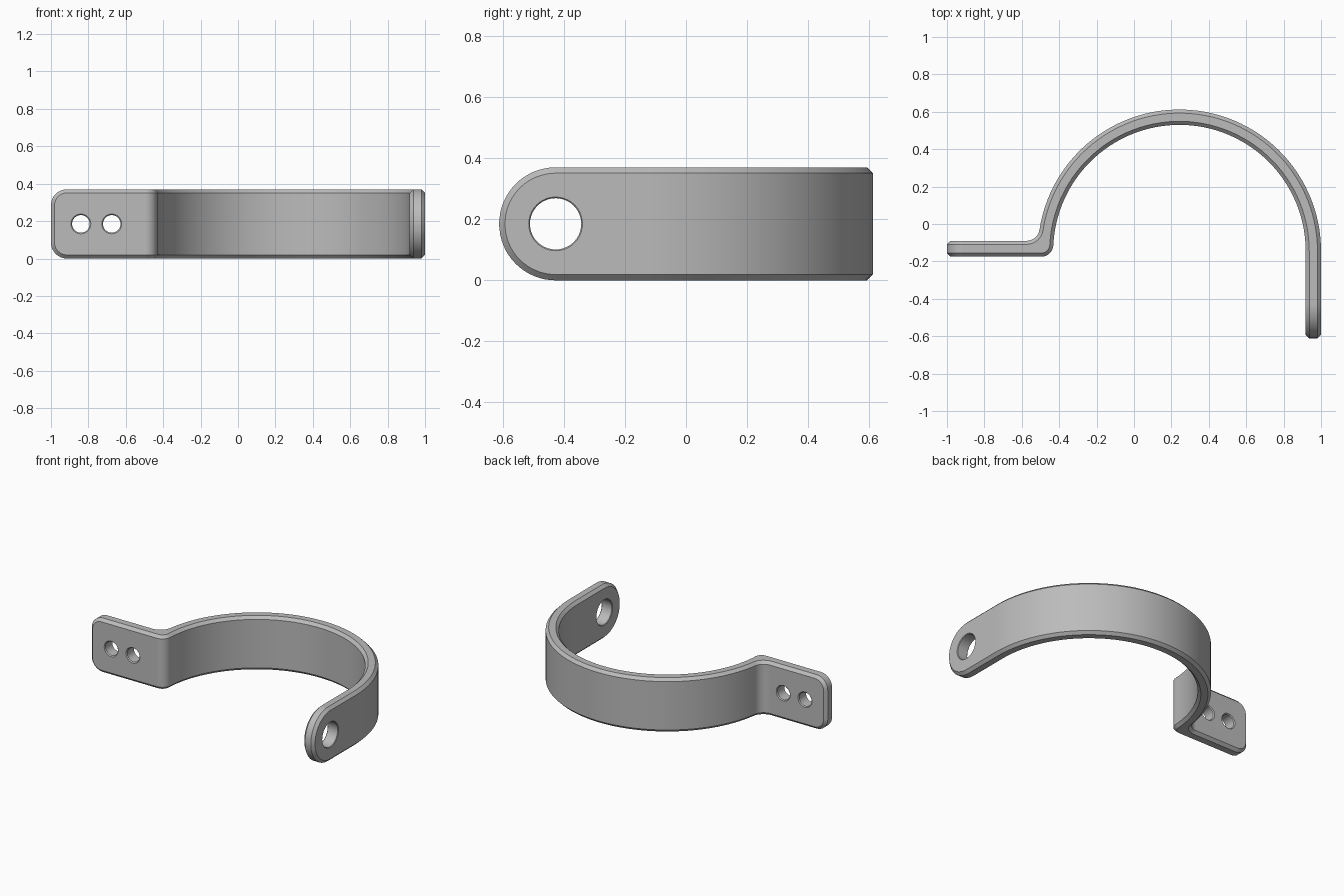
import bpy, bmesh
from math import sin, cos, pi, sqrt, atan2, radians
from mathutils import Matrix, Vector

cube = bpy.data.objects.get("Cube")
if cube:
    bpy.data.objects.remove(cube, do_unlink=True)

HEIGHT = 0.37
HALF = HEIGHT / 2
CX, CY = 0.243, -0.145           # centre of the half ring
R_OUT, R_IN = 0.757, 0.675
FLANGE_BACK, FLANGE_FRONT = -0.09, -0.175
LEG_END = -0.612
CHAMFER = 0.019

steel = bpy.data.materials.new("plain grey steel")
steel.use_nodes = True
steel.diffuse_color = (0.5, 0.5, 0.5, 1)
steel.node_tree.nodes["Principled BSDF"].inputs["Base Color"].default_value = (0.5, 0.5, 0.5, 1)


def make_object(name, bm):
    bmesh.ops.recalc_face_normals(bm, faces=bm.faces)
    mesh = bpy.data.meshes.new(name)
    bm.to_mesh(mesh)
    bm.free()
    mesh.materials.append(steel)
    obj = bpy.data.objects.new(name, mesh)
    bpy.context.collection.objects.link(obj)
    return obj


def strap_side(radius, fillet, flange_y):
    """One face of the strap in plan, as (x, y, half height) stations."""
    pts = []
    # flange end with rounded corners
    corner = 0.085
    for i in range(9):
        a = pi / 2 * i / 8
        pts.append((-1 + corner * (1 - cos(a)), flange_y, HALF - corner + corner * sin(a)))
    # small bend between flange and ring
    fy = flange_y + fillet
    fx = CX - sqrt((radius + fillet) ** 2 - (fy - CY) ** 2)
    end = atan2(CY - fy, CX - fx)
    for i in range(9):
        a = -pi / 2 + (end + pi / 2) * i / 8
        pts.append((fx + fillet * cos(a), fy + fillet * sin(a), HALF))
    # half ring
    start = end + pi
    for i in range(1, 57):
        a = start * (1 - i / 56)
        pts.append((CX + radius * cos(a), CY + radius * sin(a), HALF))
    # straight leg with a round end
    for i in range(16):
        a = pi / 2 * (1 - (i + 0.5 * (i == 15)) / 16)
        pts.append((CX + radius, LEG_END + HALF - HALF * cos(a), HALF * sin(a)))
    return pts


# Strap: paired stations of the two faces joined into a closed band
bm = bmesh.new()
rings = []
for o, i in zip(strap_side(R_OUT, 0.07, FLANGE_BACK), strap_side(R_IN, 0.065, FLANGE_FRONT)):
    rings.append([bm.verts.new((p[0], p[1], HALF + s * p[2]))
                  for p, s in ((o, -1), (o, 1), (i, 1), (i, -1))])
for a, b in zip(rings, rings[1:]):
    for k in range(4):
        n = (k + 1) % 4
        bm.faces.new((a[k], a[n], b[n], b[k]))
bm.faces.new(rings[0])
bm.faces.new(rings[-1])
bmesh.ops.recalc_face_normals(bm, faces=bm.faces)
bmesh.ops.dissolve_limit(bm, angle_limit=radians(0.8), verts=bm.verts, edges=bm.edges)
strap = make_object("clamp_strap", bm)

# Chamfer all along the rim
bevel = strap.modifiers.new("rim_chamfer", 'BEVEL')
bevel.width = CHAMFER
bevel.segments = 1
bevel.limit_method = 'ANGLE'
bevel.angle_limit = radians(50)
bevel.use_clamp_overlap = False


def hole_cutter(name, centre, axis, radius, thickness, edge=0.006):
    """Round cutter that also breaks the hole's two edges."""
    t = thickness / 2
    profile = [(-t - edge, radius + 2 * edge), (-t + edge, radius),
               (t - edge, radius), (t + edge, radius + 2 * edge)]
    n = 40
    bm = bmesh.new()
    loops = [[bm.verts.new((r * cos(2 * pi * k / n), r * sin(2 * pi * k / n), z))
              for k in range(n)] for z, r in profile]
    for a, b in zip(loops, loops[1:]):
        for k in range(n):
            m = (k + 1) % n
            bm.faces.new((a[k], a[m], b[m], b[k]))
    bm.faces.new(loops[0])
    bm.faces.new(loops[-1])
    turn = Vector((0, 0, 1)).rotation_difference(Vector(axis)).to_matrix().to_4x4()
    bm.transform(Matrix.Translation(centre) @ turn)
    obj = make_object(name, bm)
    obj.hide_render = True
    return obj


# Two screw holes in the flange, one large hole in the leg
mid_y = (FLANGE_BACK + FLANGE_FRONT) / 2
cutters = [hole_cutter("flange_hole_cutter", (x, mid_y, HALF), (0, 1, 0), 0.047,
                       FLANGE_BACK - FLANGE_FRONT) for x in (-0.84, -0.675)]
cutters.append(hole_cutter("leg_hole_cutter", (CX + (R_OUT + R_IN) / 2, LEG_END + HALF, HALF),
                           (1, 0, 0), 0.084, R_OUT - R_IN, 0.004))
for c in cutters:
    cut = strap.modifiers.new(c.name, 'BOOLEAN')
    cut.operation = 'DIFFERENCE'
    cut.solver = 'EXACT'
    cut.object = c

# Apply, remove cutters, and shade smooth with crisp chamfers
bpy.ops.object.select_all(action='DESELECT')
strap.select_set(True)
bpy.context.view_layer.objects.active = strap
for m in list(strap.modifiers):
    bpy.ops.object.modifier_apply(modifier=m.name)
for c in cutters:
    bpy.data.objects.remove(c, do_unlink=True)
bpy.ops.object.shade_smooth_by_angle(angle=radians(25))
normals = strap.modifiers.new("even_normals", 'WEIGHTED_NORMAL')
normals.keep_sharp = True
